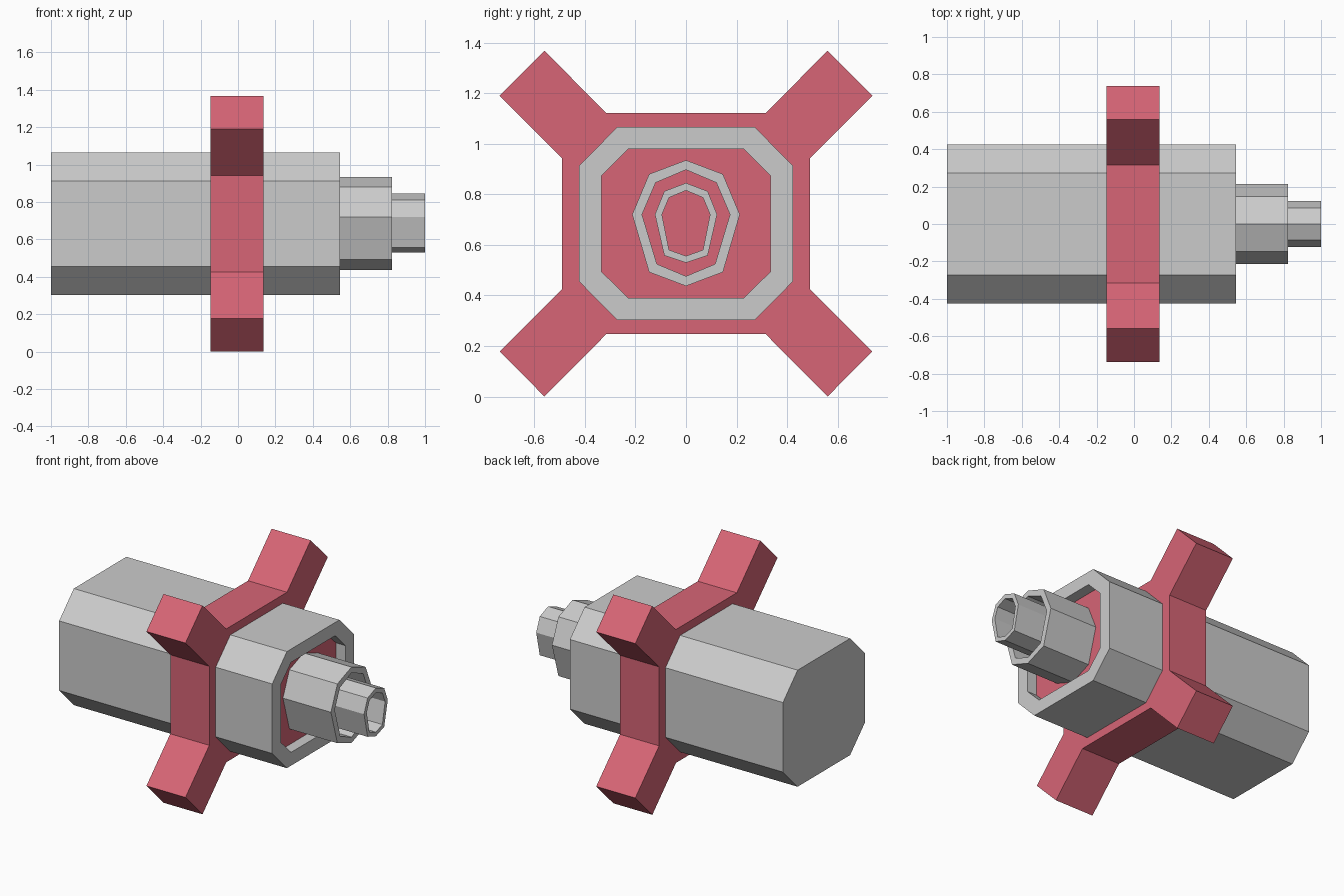
import bpy
import bmesh

old = bpy.data.objects.get("Cube")
if old:
    bpy.data.objects.remove(old, do_unlink=True)

CENTRE_Z = 0.684
FLOOR_X = 0.475


def material(name, rgb):
    mat = bpy.data.materials.new(name)
    mat.use_nodes = True
    colour = (*rgb, 1.0)
    mat.diffuse_color = colour
    mat.node_tree.nodes["Principled BSDF"].inputs["Base Color"].default_value = colour
    return mat


grey = material("light_grey", (0.60, 0.60, 0.60))
red = material("rose_red", (0.68, 0.13, 0.18))


def mirrored(half):
    """Close a half outline (y >= 0, top to bottom) across the centre plane."""
    return half + [(-y, z) for y, z in reversed(half) if y > 0]


def loft(name, rings, mats, start_cap=None, end_cap=None):
    """Skin (x, outline) rings; caps take a material index."""
    bm = bmesh.new()
    loops = [[bm.verts.new((x, y, z)) for y, z in outline] for x, outline in rings]
    n = len(loops[0])
    for a, b in zip(loops, loops[1:]):
        for i in range(n):
            j = (i + 1) % n
            bm.faces.new((a[i], a[j], b[j], b[i]))
    for loop, cap in ((loops[0], start_cap), (loops[-1], end_cap)):
        if cap is not None:
            bm.faces.new(loop).material_index = cap
    bmesh.ops.recalc_face_normals(bm, faces=bm.faces)
    mesh = bpy.data.meshes.new(name)
    bm.to_mesh(mesh)
    bm.free()
    for mat in mats:
        mesh.materials.append(mat)
    obj = bpy.data.objects.new(name, mesh)
    bpy.context.collection.objects.link(obj)
    return obj


def chamfered(width, flat, height, side):
    """Eight-sided chamfered rectangle from half sizes."""
    return mirrored([(flat, CENTRE_Z + height), (width, CENTRE_Z + side),
                     (width, CENTRE_Z - side), (flat, CENTRE_Z - height)])


# Main barrel with a shallow recess and a red floor
barrel_outer = chamfered(0.424, 0.272, 0.382, 0.228)
barrel_inner = chamfered(0.335, 0.228, 0.295, 0.189)
loft("barrel", [(-1.0, barrel_outer), (0.545, barrel_outer),
                (0.545, barrel_inner), (FLOOR_X, barrel_inner)],
     [grey, red], start_cap=0, end_cap=1)

# Cross-shaped bracket with four diagonal arms
arm = [(0.315, 0.437), (0.56, 0.684), (0.737, 0.506), (0.49, 0.259)]
half = [(y, CENTRE_Z + z) for y, z in arm]
half += [(y, CENTRE_Z - z) for y, z in reversed(arm)]
bracket = mirrored(half)
loft("cross_bracket", [(-0.148, bracket), (0.135, bracket)], [red],
     start_cap=0, end_cap=0)

# Two nested open nozzle tubes
tubes = {
    "nozzle_tube": (0.823,
                    [(0, 0.935), (0.146, 0.88), (0.213, 0.72), (0.146, 0.492), (0, 0.437)],
                    [(0, 0.897), (0.12, 0.846), (0.174, 0.72), (0.115, 0.524), (0, 0.476)]),
    "nozzle_tip": (1.0,
                   [(0, 0.845), (0.086, 0.812), (0.123, 0.72), (0.086, 0.558), (0, 0.529)],
                   [(0, 0.815), (0.067, 0.787), (0.095, 0.72), (0.067, 0.58), (0, 0.556)]),
}
for name, (end, outer, inner) in tubes.items():
    outer, inner = mirrored(outer), mirrored(inner)
    loft(name, [(FLOOR_X, outer), (end, outer), (end, inner), (FLOOR_X, inner)], [grey])
